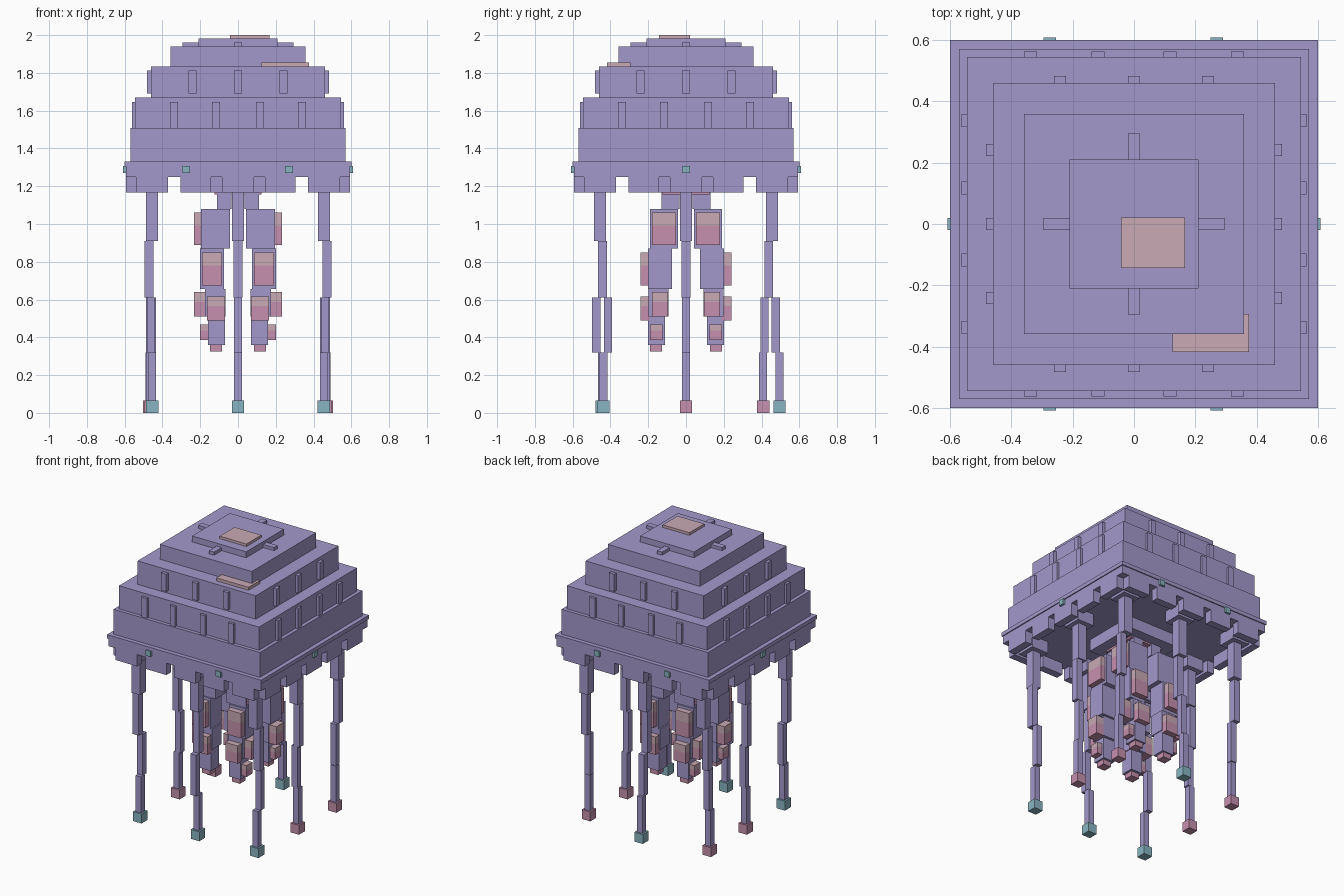
import bpy, bmesh
from mathutils import Matrix, Vector

if "Cube" in bpy.data.objects:
    bpy.data.objects.remove(bpy.data.objects["Cube"])


def material(name, rgb):
    m = bpy.data.materials.new(name)
    m.use_nodes = True
    m.diffuse_color = (*rgb, 1)
    m.node_tree.nodes["Principled BSDF"].inputs["Base Color"].default_value = (*rgb, 1)
    return m


lilac = material("lilac", (0.367, 0.318, 0.60))
rose = material("rose", (0.56, 0.28, 0.42))
pale = material("pale_rose", (0.58, 0.40, 0.46))
teal = material("teal", (0.25, 0.46, 0.54))
MATS = [lilac, rose, pale, teal]


class Part:
    """Collects boxes in one mesh object."""

    def __init__(self, name):
        self.name, self.bm = name, bmesh.new()

    def box(self, x, y, z, mat=lilac):
        lo, hi = zip(sorted(x), sorted(y), sorted(z))
        lo, hi = Vector(lo), Vector(hi)
        m = Matrix.Translation((lo + hi) / 2) @ Matrix.Diagonal((*(hi - lo), 1))
        verts = bmesh.ops.create_cube(self.bm, size=1, matrix=m)["verts"]
        for f in {f for v in verts for f in v.link_faces}:
            f.material_index = MATS.index(mat)

    def post(self, x, y, z, w, mat=lilac):
        self.box((x - w / 2, x + w / 2), (y - w / 2, y + w / 2), z, mat)

    def edge(self, side, along, out, z, mat=lilac):
        """Box on one of four sides: 0 front, 1 right-hand +x, 2 back, 3 -x."""
        s = 1 if side in (1, 2) else -1
        out = (out[0] * s, out[1] * s)
        if side % 2:
            self.box(out, along, z, mat)
        else:
            self.box(along, out, z, mat)

    def done(self):
        me = bpy.data.meshes.new(self.name)
        for m in MATS:
            me.materials.append(m)
        self.bm.to_mesh(me)
        self.bm.free()
        ob = bpy.data.objects.new(self.name, me)
        bpy.context.collection.objects.link(ob)


# Stepped dome and rim
for name, half, z0, z1 in [("rim_lower", 0.593, 1.25, 1.305), ("rim_upper", 0.60, 1.305, 1.332),
                           ("dome_base", 0.57, 1.332, 1.507), ("dome_lower", 0.545, 1.507, 1.67),
                           ("dome_middle", 0.46, 1.67, 1.835), ("dome_upper", 0.358, 1.835, 1.94),
                           ("dome_cap", 0.21, 1.94, 1.982)]:
    p = Part(name)
    p.post(0, 0, (z0, z1), 2 * half)
    p.done()

# Ribs, cap arms and skirt tabs, the same on all four sides
ribs, arms, skirt = Part("dome_ribs"), Part("cap_arms"), Part("skirt_tabs")
for side in range(4):
    for c in (-0.338, -0.117, 0.117, 0.338):
        ribs.edge(side, (c - 0.021, c + 0.021), (0.53, 0.562), (1.507, 1.647))
    for c in (-0.241, 0, 0.241):
        ribs.edge(side, (c - 0.02, c + 0.02), (0.45, 0.483), (1.69, 1.813))
    arms.edge(side, (-0.02, 0.02), (0.2, 0.295), (1.94, 1.962))
    for a, b in [(-0.54, -0.37), (-0.305, -0.143), (-0.085, 0.085), (0.143, 0.305), (0.37, 0.54)]:
        skirt.edge(side, (a, b), (0.54, 0.593), (1.167, 1.25))
for p in (ribs, arms, skirt):
    p.done()

# Pale patches on the dome
p = Part("dome_patches")
p.box((-0.042, 0.166), (-0.143, 0.022), (1.975, 2.0), pale)
p.box((0.125, 0.375), (-0.418, -0.293), (1.835, 1.856), pale)
p.done()

# Rim lights
p = Part("rim_lights")
for side, spots in enumerate([(-0.275, 0.27), (0,), (-0.275, 0.27), (0,)]):
    for c in spots:
        p.edge(side, (c - 0.02, c + 0.02), (0.57, 0.608), (1.27, 1.308), teal)
p.done()

# Hub below the dome
p = Part("hub")
p.post(0, 0, (1.167, 1.25), 0.4)
p.post(0, 0, (1.155, 1.167), 0.25, rose)
p.done()

# Outer legs: centre of the hip, three lower segments, foot colour
LEVELS = [(0.91, 1.167, 0.065), (0.61, 0.91, 0.047), (0.32, 0.61, 0.043), (0.065, 0.32, 0.042)]


def leg(name, x, y, path, foot):
    p = Part(name)
    p.post(x, y, (1.167, 1.25), 0.13)
    for (z0, z1, w), (px, py) in zip(LEVELS, [(x, y)] + path):
        p.post(px, py, (z0, z1), w)
    p.post(*path[-1], (0, 0.066), 0.066, foot)
    p.done()


for s, side in ((-1, "right"), (1, "left")):
    leg("front_leg_" + side, s * 0.455, -0.455,
        [(s * 0.472, -0.442), (s * 0.46, -0.412), (s * 0.455, -0.437)], teal)
    leg("side_leg_" + side, s * 0.455, 0, [(s * 0.472, 0), (s * 0.455, 0), (s * 0.465, 0)], rose)
    leg("back_leg_" + side, s * 0.455, 0.455,
        [(s * 0.472, 0.438), (s * 0.465, 0.415), (s * 0.47, 0.408)], rose)
leg("front_leg_middle", 0, -0.455, [(0, -0.442), (0, -0.475), (0, -0.445)], teal)
leg("back_leg_middle", 0, 0.455, [(0, 0.438), (0, 0.475), (0, 0.495)], teal)


# Thick inner tentacles with two-tone pads
def pad(p, x, y, z):
    split = z[0] + 0.6 * (z[1] - z[0])
    p.box(x, y, (z[0], split), rose)
    p.box(x, y, (split, z[1]), pale)


for sx, side in ((-1, "right"), (1, "left")):
    for sy, end in ((-1, "front"), (1, "back")):
        def X(a, b):
            return (sx * a, sx * b)

        def Y(a, b):
            return (sy * a, sy * b)
        p = Part(f"tentacle_{end}_{side}")
        p.box(X(0.035, 0.11), Y(0.035, 0.13), (1.08, 1.167))
        p.box(X(0.042, 0.195), Y(0.042, 0.19), (0.87, 1.08))
        p.box(X(0.075, 0.2), Y(0.075, 0.2), (0.655, 0.87))
        p.box(X(0.065, 0.175), Y(0.092, 0.198), (0.51, 0.655))
        p.box(X(0.07, 0.16), Y(0.11, 0.2), (0.36, 0.51))
        p.box(X(0.085, 0.148), Y(0.127, 0.19), (0.325, 0.36), rose)
        pad(p, X(0.19, 0.232), Y(0.053, 0.18), (0.89, 1.06))
        pad(p, X(0.085, 0.19), Y(0.195, 0.24), (0.675, 0.85))
        pad(p, X(0.17, 0.232), Y(0.095, 0.18), (0.51, 0.64))
        pad(p, X(0.07, 0.165), Y(0.19, 0.24), (0.49, 0.615))
        pad(p, X(0.155, 0.2), Y(0.125, 0.19), (0.387, 0.467))
        p.done()
